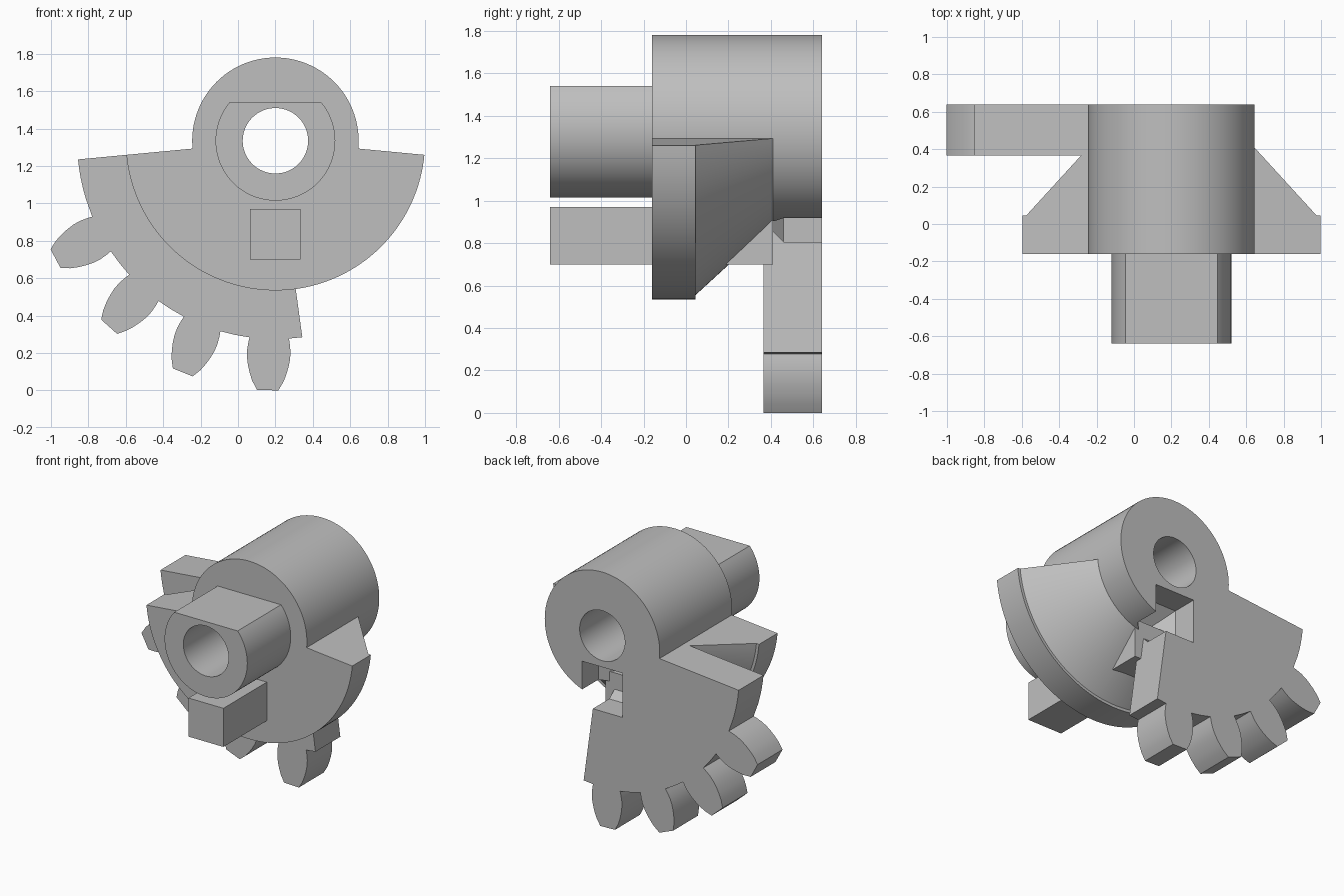
import bpy, bmesh
from math import sin, cos, radians

if "Cube" in bpy.data.objects:
    bpy.data.objects.remove(bpy.data.objects["Cube"])

CX, CZ = 0.2, 1.335          # shaft axis
FRONT, FACE, BACK = -0.64, -0.16, 0.64

grey = bpy.data.materials.new("plain grey")
grey.use_nodes = True
grey.diffuse_color = (0.52, 0.52, 0.52, 1)
grey.node_tree.nodes["Principled BSDF"].inputs["Base Color"].default_value = (0.52, 0.52, 0.52, 1)


def polar(r, a):
    """Point about the shaft axis; angle from straight down, toward -x."""
    return CX - r * sin(radians(a)), CZ - r * cos(radians(a))


def arc(r, a0, a1, n):
    return [polar(r, a0 + (a1 - a0) * i / n) for i in range(n + 1)]


def loft(name, rings):
    """Solid skinned through matching rings of points, capped at both ends."""
    bm = bmesh.new()
    loops = [[bm.verts.new(p) for p in ring] for ring in rings]
    n = len(loops[0])
    for a, b in zip(loops, loops[1:]):
        for i in range(n):
            j = (i + 1) % n
            bm.faces.new((a[i], a[j], b[j], b[i]))
    bm.faces.new(loops[0])
    bm.faces.new(loops[-1])
    bmesh.ops.recalc_face_normals(bm, faces=bm.faces)
    mesh = bpy.data.meshes.new(name)
    bm.to_mesh(mesh)
    bm.free()
    mesh.materials.append(grey)
    ob = bpy.data.objects.new(name, mesh)
    bpy.context.collection.objects.link(ob)
    return ob


def prism(name, outline, y0, y1):
    return loft(name, [[(x, y, z) for x, z in outline] for y in (y0, y1)])


def square(cx, cz, h):
    return [(cx - h, cz - h), (cx + h, cz - h), (cx + h, cz + h), (cx - h, cz + h)]


def cut(ob, cutter):
    bpy.context.view_layer.objects.active = ob
    mod = ob.modifiers.new("cut", 'BOOLEAN')
    mod.operation, mod.solver, mod.object = 'DIFFERENCE', 'EXACT', cutter
    bpy.ops.object.modifier_apply(modifier=mod.name)


# Hub cylinder and the flatted boss in front of it
hub = prism("hub", arc(0.445, 0, 360, 96)[:-1], FACE, BACK)
boss = prism("flatted_boss", arc(0.32, -130, 130, 72), FRONT, FACE + 0.03)

# Half disc with a rim and a conical back
profile = [(0.42, FACE), (0.8, FACE), (0.8, 0.045), (0.78, 0.045), (0.445, 0.41), (0.42, 0.41)]
rings = []
for i in range(73):
    a = -84.6 + 169.2 * i / 72
    ring = []
    for r, y in profile:
        x, z = polar(r, a)
        ring.append((x, y, z))
    rings.append(ring)
half_disc = loft("conical_half_disc", rings)

# Gear sector with four teeth
ROOT = 1.06
flank = [(ROOT, 5.7), (1.09, 5.85), (1.13, 5.9), (1.17, 5.65), (1.21, 5.15),
         (1.25, 4.5), (1.29, 3.7), (1.335, 2.45)]
outline = [polar(ROOT, -7.8)]
for tooth in range(4):
    c = 1.8 + 20 * tooth
    outline += [polar(r, c - w) for r, w in flank]
    outline += [polar(r, c + w) for r, w in reversed(flank)]
    if tooth < 3:
        outline.append(polar(ROOT, c + 10))
outline += arc(ROOT, 73, 84.6, 4)
outline += arc(0.42, 84.6, -7.8, 32)
gear = prism("gear_sector", outline, 0.365, BACK)

# Square peg running through the half disc
peg = prism("square_peg", square(CX, 0.835, 0.135), FRONT, 0.41)

# Cutters: shaft bore and square socket with a tapered end
bore = prism("bore_cutter", arc(0.175, 0, 360, 64)[:-1], -1, 1)
socket = loft("socket_cutter", [[(x, y, z) for x, z in square(CX, 0.96, h)]
                                for y, h in ((0.31, 0.005), (0.46, 0.155), (0.8, 0.155))])
for ob in (hub, boss):
    cut(ob, bore)
for ob in (hub, half_disc, gear):
    cut(ob, socket)
for cutter in (bore, socket):
    bpy.data.objects.remove(cutter)

# Smooth the curved walls, keep edges sharp
bpy.ops.object.select_all(action='DESELECT')
for ob in (hub, boss, half_disc, gear, peg):
    ob.select_set(True)
bpy.context.view_layer.objects.active = hub
bpy.ops.object.shade_smooth_by_angle(angle=radians(25))
